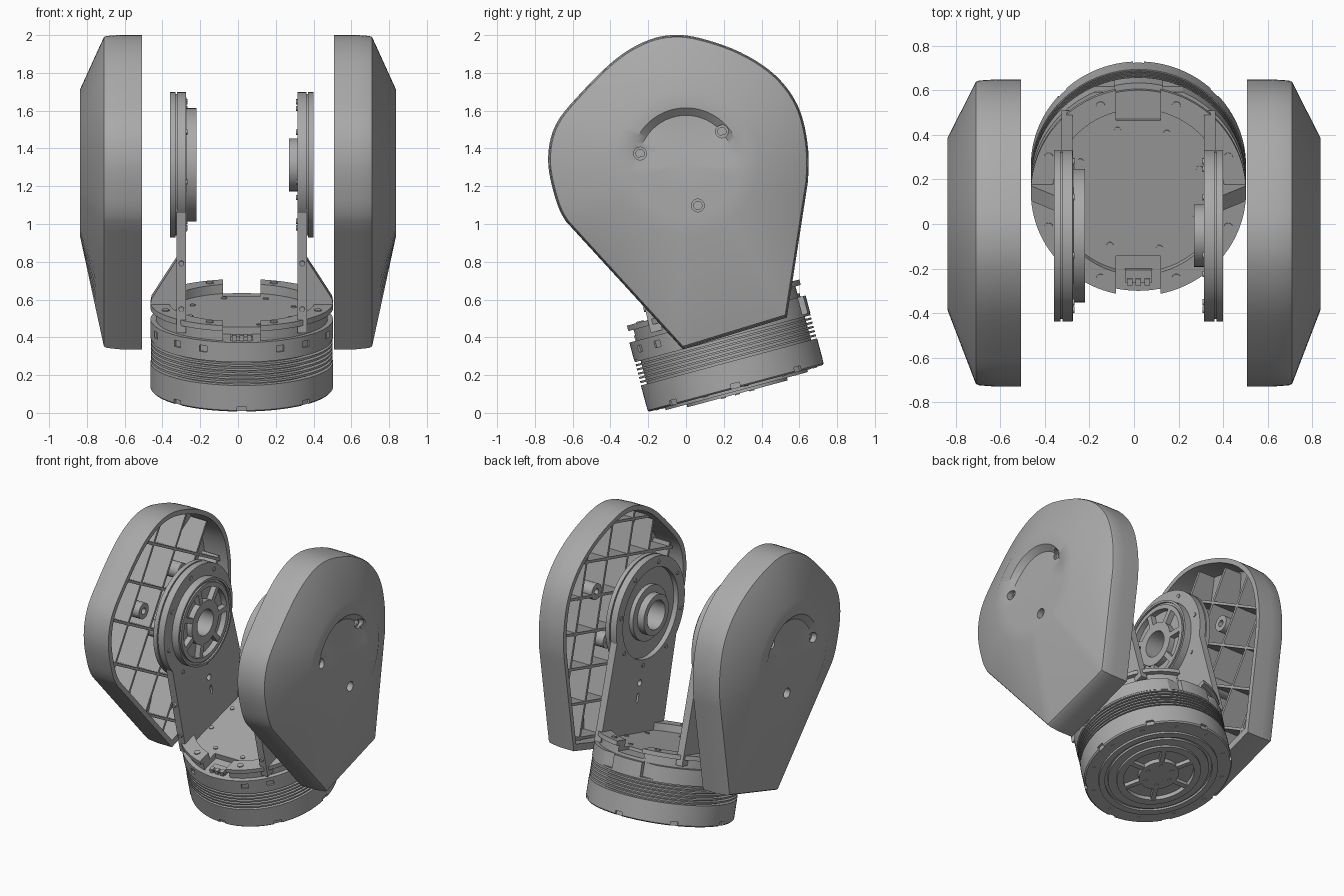
import bpy, bmesh, math
from mathutils import Matrix, Vector
from mathutils.geometry import intersect_line_line_2d

if "Cube" in bpy.data.objects:
    bpy.data.objects.remove(bpy.data.objects["Cube"])

grey = bpy.data.materials.new("mid_grey")
grey.use_nodes = True
GREY = (0.4, 0.4, 0.4, 1)
grey.diffuse_color = GREY
grey.node_tree.nodes["Principled BSDF"].inputs["Base Color"].default_value = GREY

T, S, R = Matrix.Translation, lambda *v: Matrix.Diagonal((*v, 1)), Matrix.Rotation
BASE = T((0.02, 0.265, 0.13)) @ R(math.radians(15), 4, 'X')   # tilted frame of the mechanism
WORLD = Matrix()
HUB = 1.225                                                    # pivot height above the base


def smooth(obj):
    bpy.ops.object.select_all(action='DESELECT')
    obj.select_set(True)
    bpy.context.view_layer.objects.active = obj
    bpy.ops.object.shade_smooth_by_angle(angle=math.radians(32))


def finish(name, bm, frame):
    bmesh.ops.recalc_face_normals(bm, faces=bm.faces)
    mesh = bpy.data.meshes.new(name)
    bm.to_mesh(mesh)
    bm.free()
    mesh.materials.append(grey)
    obj = bpy.data.objects.new(name, mesh)
    bpy.context.collection.objects.link(obj)
    obj.matrix_world = frame
    bpy.context.view_layer.update()
    smooth(obj)
    return obj


def loft(name, rings, frame=WORLD, loop=False):
    """Skin a row of equal rings; cap the ends, or join last to first."""
    bm = bmesh.new()
    rows = [[bm.verts.new(p) for p in ring] for ring in rings]
    for a, b in zip(rows, rows[1:] + ([rows[0]] if loop else [])):
        for i in range(len(a)):
            bm.faces.new((a[i - 1], a[i], b[i], b[i - 1]))
    if not loop:
        bm.faces.new(rows[0])
        bm.faces.new(rows[-1])
    return finish(name, bm, frame)


def lathe(name, profile, place, frame=BASE, loop=False, n=96):
    turn = [math.tau * i / n for i in range(n)]
    return loft(name, [[place(r * math.cos(a), r * math.sin(a), h) for a in turn]
                       for r, h in profile], frame, loop)


def solids(name, mats, kind="box", frame=BASE):
    """Many unit boxes or cylinders, each placed by a matrix."""
    bm = bmesh.new()
    for m in mats:
        if kind == "box":
            bmesh.ops.create_cube(bm, size=1, matrix=m)
        else:
            bmesh.ops.create_cone(bm, cap_ends=True, segments=20, radius1=1, radius2=1,
                                  depth=1, matrix=m)
    return finish(name, bm, frame)


def cut(obj, cutter):
    cutter.hide_render = True
    mod = obj.modifiers.new("cut", 'BOOLEAN')
    mod.operation, mod.solver, mod.object = 'DIFFERENCE', 'EXACT', cutter
    smooth(obj)
    bpy.ops.object.modifier_apply(modifier=mod.name)
    bpy.data.objects.remove(cutter)
    smooth(obj)


def prism(name, points, place, d0, d1, frame=BASE):
    return loft(name, [[place(a, b, d) for a, b in points] for d in (d0, d1)], frame)


def around(n, start=0.0):
    return [R(start + math.tau * i / n, 4, 'Z') for i in range(n)]


upright = lambda a, b, h: (a, b, h)

# --- Base drum with cooling fins, stepped underside and top flange ---
profile = [(.13, -.03), (.13, 0), (.23, 0), (.23, -.03), (.275, -.03), (.275, -.015),
           (.33, -.015), (.33, 0), (.35, 0), (.35, -.015), (.39, -.015), (.39, 0),
           (.475, 0), (.483, .008), (.483, .145)]
for i in range(6):
    h = .145 + i * .023
    profile += [(.45, h), (.45, h + .012), (.481, h + .012), (.481, h + .023)]
profile += [(.483, .283), (.483, .38), (.455, .38), (.455, .44), (.483, .44), (.483, .47),
            (.385, .47), (.385, .42), (.05, .42)]
drum = lathe("base_drum", profile, upright)
box = lambda x, u, h, sx, su, sh: T((x, u, h)) @ S(sx, su, sh)
notches = [box(0, -.42, .45, .2, .22, .14), box(0, .43, .46, .2, .22, .12)]
notches += [box(s * .23, .54, .355, .24, .2, .14) for s in (-1, 1)]
notches += [m @ box(.483, 0, .008, .03, .05, .04) for m in around(8)]
notches += [R(math.radians(a), 4, 'Z') @ box(.483, 0, .335, .024, .045, .035)
            for a in (200, 225, 245, 295, 315, 340)]
cut(drum, solids("notch_cutter", notches))

solids("underside_spokes", [m @ box(.18, 0, -.012, .12, .03, .03) for m in around(6)])
solids("underside_screws", [m @ T((.09, 0, -.03)) @ S(.014, .014, .01) for m in around(6)]
       + [m @ T((.435, 0, 0)) @ S(.012, .012, .008) for m in around(12, .13)], "cyl")
solids("flange_screws", [R(math.radians(q + s * a), 4, 'Z') @ T((.435, 0, .47)) @ S(.02, .02, .012)
       for q in (0, 180) for s in (-1, 1) for a in (22, 67)]
       + [m @ T((.29, 0, .42)) @ S(.015, .015, .012) for m in around(8, .33)], "cyl")
solids("connector", [box(0, -.41, .385, .12, .06, .03)]
       + [box(x, -.435, .395, .025, .03, .03) for x in (-.04, 0, .04)])

# --- Side arms with outer gussets ---
arc = [math.radians(a) for a in range(-12, -169, -6)]
arm_shape = [(-.36, .4), (.36, .4)] + [(.35 * math.cos(a), HUB + .35 * math.sin(a)) for a in arc]
for side, s in (("right", -1), ("left", 1)):
    sideways = lambda u, h, x: (s * x, u, h)
    arm = prism(side + "_arm", arm_shape, sideways, .295, .345)
    cut(arm, solids("arm_cutter", [T((s * .32, 0, h)) @ R(math.pi / 2, 4, 'Y') @ S(r, w, .2)
                                   for h, r, w in ((.76, .022, .022), (.66, .035, .012))], "cyl"))
    prism(side + "_gusset", [(.34, .72), (.34, .44), (.47, .44), (.483, .47), (.478, .5)],
          lambda x, h, u: (s * x, u, h), -.035, .035)
    solids(side + "_arm_screws", [T((s * .32, -.355, h)) @ R(math.pi / 2, 4, 'X') @ S(.014, .014, .02)
                                  for h in (.53, .78)], "cyl")

    # --- Pivot disc: grooved rim, then a tube hub (left) or spoked hub (right) ---
    across = lambda a, b, x: (s * x, a, HUB + b)
    rim = [(.385, .38), (.385, .35), (.375, .35), (.375, .342), (.385, .342), (.385, .295)]
    if s > 0:
        inner = [(.31, .295), (.31, .33), (.19, .33), (.19, .30), (.14, .30), (.14, .25),
                 (.1, .25), (.1, .38)]
    else:
        inner = [(.30, .292), (.30, .24), (.285, .24), (.285, .252), (.27, .252), (.27, .24),
                 (.24, .24), (.24, .28), (.15, .28), (.15, .24), (.09, .24), (.09, .38)]
        solids("right_hub_spokes", [T((-.262, 0, HUB)) @ R(math.tau * i / 7, 4, 'X')
               @ box(0, 0, .195, .04, .035, .12) for i in range(7)])
    lathe(side + "_pivot_disc", rim + inner, across, loop=True)
    solids(side + "_pivot_screws", [T((s * .294, 0, HUB)) @ R(math.tau * i / 8, 4, 'X')
           @ T((0, 0, .345)) @ R(math.pi / 2, 4, 'Y') @ S(.014, .014, .012) for i in range(8)], "cyl")

# --- Cover outline: smooth crown, then two straight lower edges ---
C = Vector((0, 1.325))
crown = [Vector(p) for p in ((.645, 1.22), (.643, 1.43), (.59, 1.63), (.47, 1.79), (.286, 1.91),
         (.07, 1.985), (-.08, 2.0), (-.22, 1.965), (-.376, 1.87), (-.56, 1.69), (-.69, 1.525),
         (-.73, 1.35), (-.70, 1.165), (-.635, 1.013))]
foot = [Vector((-.016, .336)), Vector((.534, .505))]
outline = []
full = [foot[1].lerp(crown[0], .7)] + crown + [crown[-1].lerp(foot[0], .25)]
for a, b, c, d in zip(full, full[1:], full[2:], full[3:]):
    for t in (0, .2, .4, .6, .8):
        outline.append(.5 * (2 * b + (c - a) * t + (2 * a - 5 * b + 4 * c - d) * t ** 2
                             + (3 * b - a - 3 * c + d) * t ** 3))
for a, b in zip([crown[-1]] + foot, foot + [crown[0]]):
    outline += [a.lerp(b, i / 12) for i in range(12)]


def reach(p):
    """Outline radius in the direction of p."""
    far = C + (p - C).normalized() * 3
    for a, b in zip(outline, outline[1:] + outline[:1]):
        hit = intersect_line_line_2d(C, far, a, b)
        if hit:
            return (hit - C).length
    return 0


def rib_runs(angle, step):
    """Parallel lines clipped to the inside of the cover."""
    d = Vector((math.cos(angle), math.sin(angle)))
    n = Vector((-d.y, d.x))
    for k in range(-5, 6):
        pts = [C + n * (k + .35) * step + d * (i * .03) for i in range(-40, 41)]
        pts = [p for p in pts if (p - C).length < .965 * reach(p)]
        if len(pts) > 4:
            yield pts, n * .009


# --- Cover shells with dished face, screw holes, ribs and bosses ---
screw_spots = [(-.243, 1.373), (.19, 1.49), (.063, 1.098)]
for side, s in (("right", -1), ("left", 1)):
    def disc(r, x, dish=0):
        ring = []
        for p in outline:
            q = C + (p - C).normalized() * r
            low = dish * min(1, max(0, (q.y - C.y + .04) / .22))
            ring.append((s * (x - low), q.x, q.y))
        return ring

    def wall(k, x):
        return [(s * x, *(C + (p - C) * k)) for p in outline]

    shell = loft(side + "_cover", [
        disc(.06, .8375, .035), disc(.16, .8375, .035), disc(.25, .8375, .035), disc(.29, .8375),
        disc(.385, .8375), wall(.983, .71), wall(.992, .695), wall(1, .62), wall(1, .508),
        wall(.95, .508), wall(.95, .69), disc(.36, .785), disc(.06, .785)])
    flat = lambda p, x, r, l: T((s * x, *p)) @ R(math.pi / 2, 4, 'Y') @ S(r, r, l)
    cut(shell, solids("screw_cutter", [flat(p, .83, .034, .14) for p in screw_spots], "cyl", WORLD))

    for p in screw_spots:
        lathe(side + "_boss", [(.055, .57), (.055, .795), (.022, .795), (.022, .57)],
              lambda a, b, x: (s * x, p[0] + a, p[1] + b), WORLD, True, 24)

    tilt = math.radians(15)
    layout = ((tilt + .75, .27), (tilt - .75, .27)) if s < 0 else ((tilt, .24), (tilt + 1.57, .24))
    for angle, step in layout:
        for pts, off in rib_runs(angle, step):
            rings = []
            for p in pts:
                t = max(0, ((p - C).length - .385) / (reach(p) - .385))
                top = .79 - .093 * t
                rings.append([(s * x, *(p + o)) for x, o in
                              ((.57, off), (top, off), (top, -off), (.57, -off))])
            loft(side + "_cover_rib", rings)
